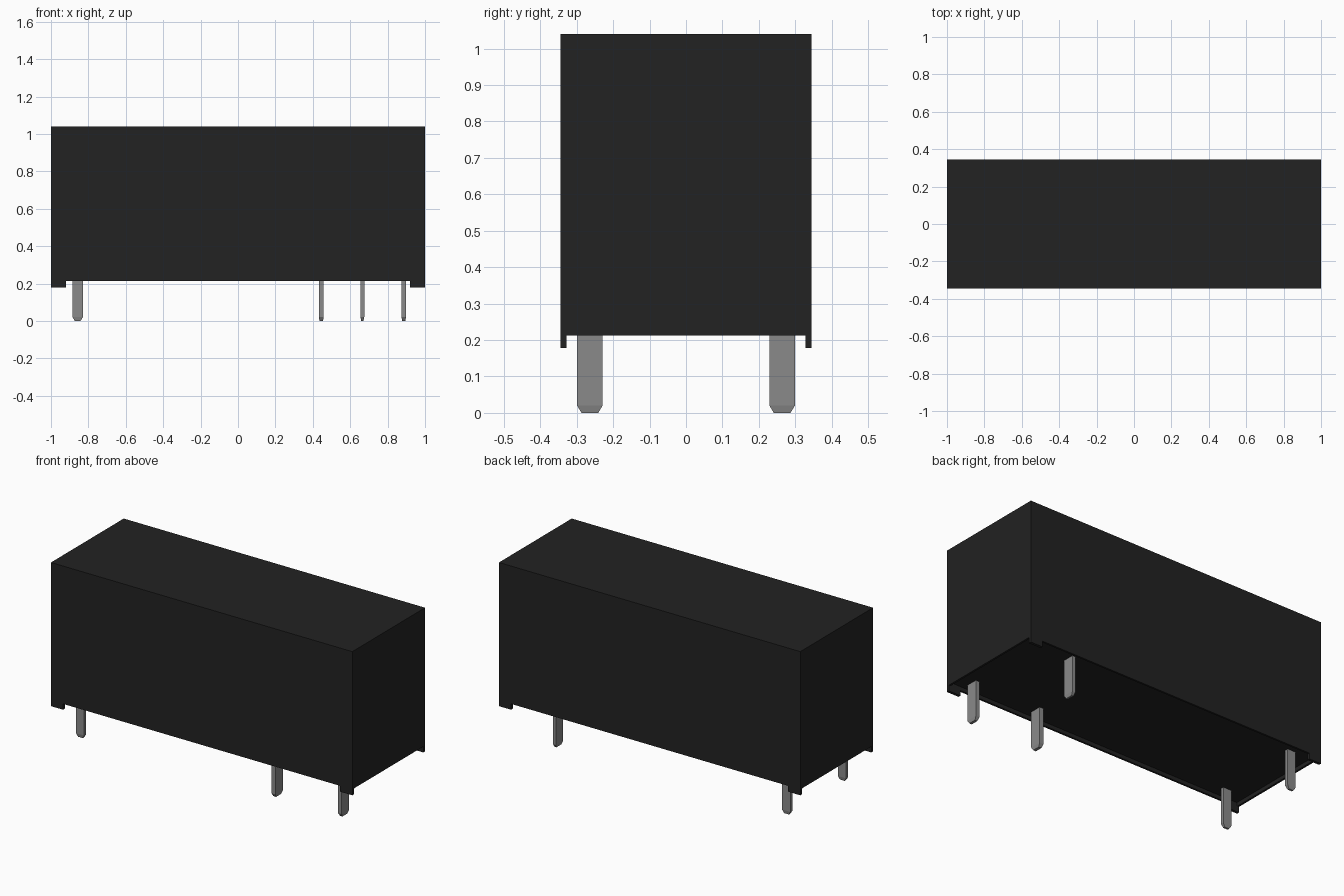
import bpy
import bmesh
from mathutils import Vector

cube = bpy.data.objects.get("Cube")
if cube:
    bpy.data.objects.remove(cube, do_unlink=True)


def make_material(name, rgb, metallic=0.0):
    mat = bpy.data.materials.new(name)
    mat.use_nodes = True
    mat.diffuse_color = (*rgb, 1)
    mat.node_tree.nodes["Principled BSDF"].inputs["Base Color"].default_value = (*rgb, 1)
    return mat


BLACK = make_material("black plastic", (0.016, 0.016, 0.016))
GREY = make_material("grey metal", (0.255, 0.255, 0.255))

HALF_X, HALF_Y = 1.0, 0.345      # housing half sizes
RIM_Z, TOP_Z, FLOOR_Z = 0.213, 1.04, 0.236
WALL = 0.0165


def box_mesh(lo, hi):
    """A bmesh box between two corners."""
    bm = bmesh.new()
    bmesh.ops.create_cube(bm, size=1)
    lo, hi = Vector(lo), Vector(hi)
    for v in bm.verts:
        v.co = Vector((lo[i] + (v.co[i] + 0.5) * (hi[i] - lo[i]) for i in range(3)))
    return bm


def finish(bm, name, mat):
    bmesh.ops.recalc_face_normals(bm, faces=bm.faces)
    mesh = bpy.data.meshes.new(name)
    bm.to_mesh(mesh)
    bm.free()
    mesh.materials.append(mat)
    obj = bpy.data.objects.new(name, mesh)
    bpy.context.collection.objects.link(obj)
    return obj


# Housing: a box whose underside is recessed inside a thin rim
bm = box_mesh((-HALF_X, -HALF_Y, RIM_Z), (HALF_X, HALF_Y, TOP_Z))
bm.normal_update()
bottom = min(bm.faces, key=lambda f: f.calc_center_median().z)
bmesh.ops.inset_region(bm, faces=[bottom], thickness=WALL)
bottom = bmesh.ops.extrude_discrete_faces(bm, faces=[bottom])["faces"][0]
for v in bottom.verts:
    v.co.z = FLOOR_Z
finish(bm, "housing", BLACK)

# Standoff feet: thin plates continuing the long walls at each corner
for sx, side in ((-1, "right"), (1, "left")):
    for sy, end in ((-1, "front"), (1, "back")):
        xs = sorted((sx * HALF_X, sx * (HALF_X - 0.08)))
        ys = sorted((sy * HALF_Y, sy * (HALF_Y - WALL)))
        bm = box_mesh((xs[0], ys[0], 0.178), (xs[1], ys[1], RIM_Z))
        finish(bm, f"{end}_{side}_foot", BLACK)


# Flat pins with tapered tips
def pin(name, x, y, width_x, width_y):
    bm = box_mesh((x - width_x / 2, y - width_y / 2, 0.02),
                  (x + width_x / 2, y + width_y / 2, FLOOR_Z + 0.01))
    bm.normal_update()
    bottom = min(bm.faces, key=lambda f: f.calc_center_median().z)
    tip = bmesh.ops.extrude_discrete_faces(bm, faces=[bottom])["faces"][0]
    # the wide direction tapers more than the thin one
    taper_x = 0.012 if width_x > width_y else 0.004
    taper_y = 0.012 if width_y > width_x else 0.004
    for v in tip.verts:
        v.co.x -= taper_x if v.co.x > x else -taper_x
        v.co.y -= taper_y if v.co.y > y else -taper_y
        v.co.z = 0
    finish(bm, name, GREY)


PIN_Y = 0.264
pin("front_coil_pin", -0.857, -PIN_Y, 0.055, 0.02)
pin("back_coil_pin", -0.857, PIN_Y, 0.055, 0.02)
pin("front_inner_contact_pin", 0.445, -PIN_Y, 0.026, 0.07)
pin("front_outer_contact_pin", 0.886, -PIN_Y, 0.024, 0.07)
pin("back_contact_pin", 0.665, PIN_Y, 0.02, 0.07)
